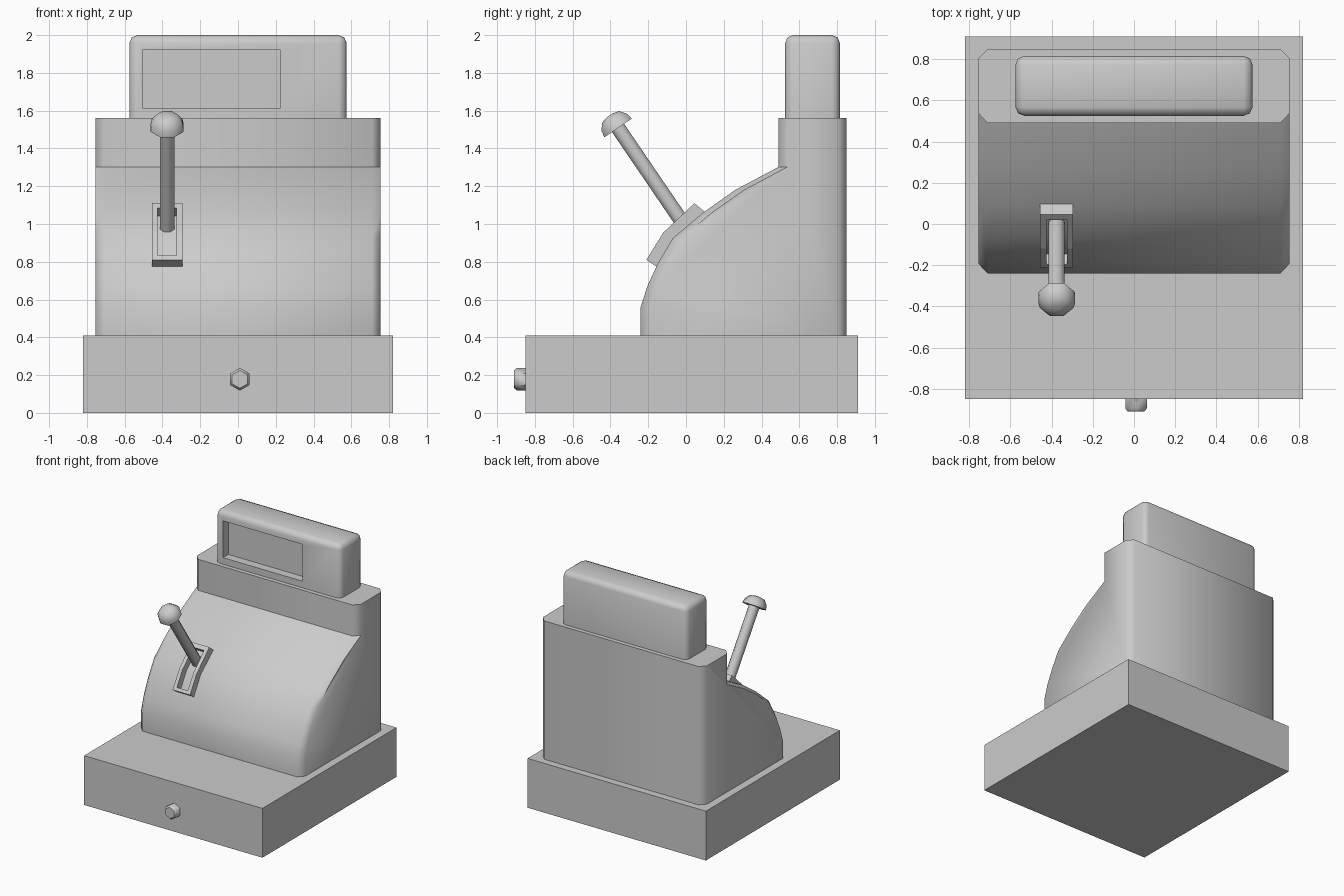
import bpy, bmesh
from math import radians
from mathutils import Vector, Matrix

if "Cube" in bpy.data.objects:
    bpy.data.objects.remove(bpy.data.objects["Cube"])


def finish(bm, name, smooth=None):
    """Turn a bmesh into an object, optionally smoothed below an angle."""
    bmesh.ops.recalc_face_normals(bm, faces=bm.faces[:])
    me = bpy.data.meshes.new(name)
    bm.to_mesh(me)
    bm.free()
    ob = bpy.data.objects.new(name, me)
    bpy.context.collection.objects.link(ob)
    if smooth:
        shade(ob, smooth)
    return ob


def shade(ob, angle):
    bpy.ops.object.select_all(action='DESELECT')
    ob.select_set(True)
    bpy.context.view_layer.objects.active = ob
    bpy.ops.object.shade_smooth_by_angle(angle=radians(angle))


def box_bm(lo, hi):
    bm = bmesh.new()
    lo, hi = Vector(lo), Vector(hi)
    bmesh.ops.create_cube(bm, size=1, matrix=Matrix.Translation((lo + hi) / 2)
                          @ Matrix.Diagonal((*(hi - lo), 1)))
    return bm


def loft(bm, sections):
    """Skin a list of closed point loops and cap both ends."""
    rows = [[bm.verts.new(p) for p in s] for s in sections]
    n = len(rows[0])
    for a, b in zip(rows, rows[1:]):
        for i in range(n):
            j = (i + 1) % n
            bm.faces.new((a[i], a[j], b[j], b[i]))
    bm.faces.new(rows[0])
    bm.faces.new(rows[-1])


def lathe(name, rings, sides, origin, axis, smooth, turn=0.0):
    """Stack (radius, height) rings along an axis."""
    rot = Vector(axis).to_track_quat('Z', 'Y').to_matrix()
    bm = bmesh.new()
    secs = []
    for r, h in rings:
        secs.append([Vector(origin) + rot @ (Matrix.Rotation(
            radians(turn + 360 * i / sides), 3, 'Z') @ Vector((r, 0, 0)) + Vector((0, 0, h)))
            for i in range(sides)])
    loft(bm, secs)
    return finish(bm, name, smooth)


# Drawer base and its hexagonal pull
finish(box_bm((-0.82, -0.85, 0), (0.82, 0.91, 0.41)), "drawer_base")
lathe("drawer_pull", [(0.06, -0.02), (0.06, 0.045), (0.047, 0.06)], 6,
      (0.01, -0.85, 0.178), (0, -1, 0), 50, 90)

# Curved body with chamfered upright corners
front = [(-0.24, 0.41), (-0.24, 0.56), (-0.205, 0.67), (-0.15, 0.79), (-0.07, 0.925),
         (0.09, 1.06), (0.26, 1.18), (0.49, 1.302), (0.49, 1.56)]
bm = bmesh.new()
secs = []
for x, inset in ((-0.755, 0.047), (-0.71, 0), (0.71, 0), (0.755, 0.047)):
    secs.append([(x, y + inset, z) for y, z in front]
                + [(x, 0.85 - inset, 1.56), (x, 0.85 - inset, 0.41)])
loft(bm, secs)
finish(bm, "body", 50)

# Display housing, rounded except at its foot, with a window recess
bm = box_bm((-0.575, 0.525, 1.555), (0.575, 0.815, 2.0))
edges = [e for e in bm.edges if any(v.co.z > 1.8 for v in e.verts)]
bmesh.ops.bevel(bm, geom=edges, offset=0.042, segments=2, profile=0.5, affect='EDGES')
display = finish(bm, "display_housing")
cutter = finish(box_bm((-0.505, 0.4, 1.615), (0.225, 0.595, 1.92)), "window_cutter")
mod = display.modifiers.new("window", 'BOOLEAN')
mod.operation = 'DIFFERENCE'
mod.solver = 'EXACT'
mod.object = cutter
bpy.context.view_layer.objects.active = display
bpy.ops.object.modifier_apply(modifier=mod.name)
bpy.data.objects.remove(cutter)
shade(display, 50)

# Bent lever slot frame: two side rails and two end bars
LX = -0.375
outer = [Vector(p) for p in ((0.045, 1.11), (-0.12, 0.955), (-0.21, 0.81))]
inner = [Vector(p) for p in ((0.105, 1.06), (-0.05, 0.90), (-0.15, 0.77))]


def rail(bm, profile, x0, x1):
    loft(bm, [[(x, p.x, p.y) for p in profile] for x in (x0, x1)])


bm = bmesh.new()
for s in (-1, 1):
    rail(bm, outer + inner[::-1], LX + s * 0.05, LX + s * 0.08)
for end in (0, 2):
    t = 0.16
    o, i = outer[end], inner[end]
    rail(bm, [o, o.lerp(outer[1], t), i.lerp(inner[1], t), i], LX - 0.05, LX + 0.05)
finish(bm, "lever_slot_frame")

# Lever shaft and its domed grip
axis = Vector((0, -0.563, 0.826))
grip = Vector((LX, -0.3625, 1.5125))
lathe("lever_shaft", [(0.042, -0.68), (0.042, 0.02)], 8, grip, axis, 50, 22.5)
lathe("lever_grip", [(0.095, -0.005), (0.088, 0.03), (0.06, 0.066), (0.02, 0.075)], 8,
      grip, axis, 50, 22.5)
